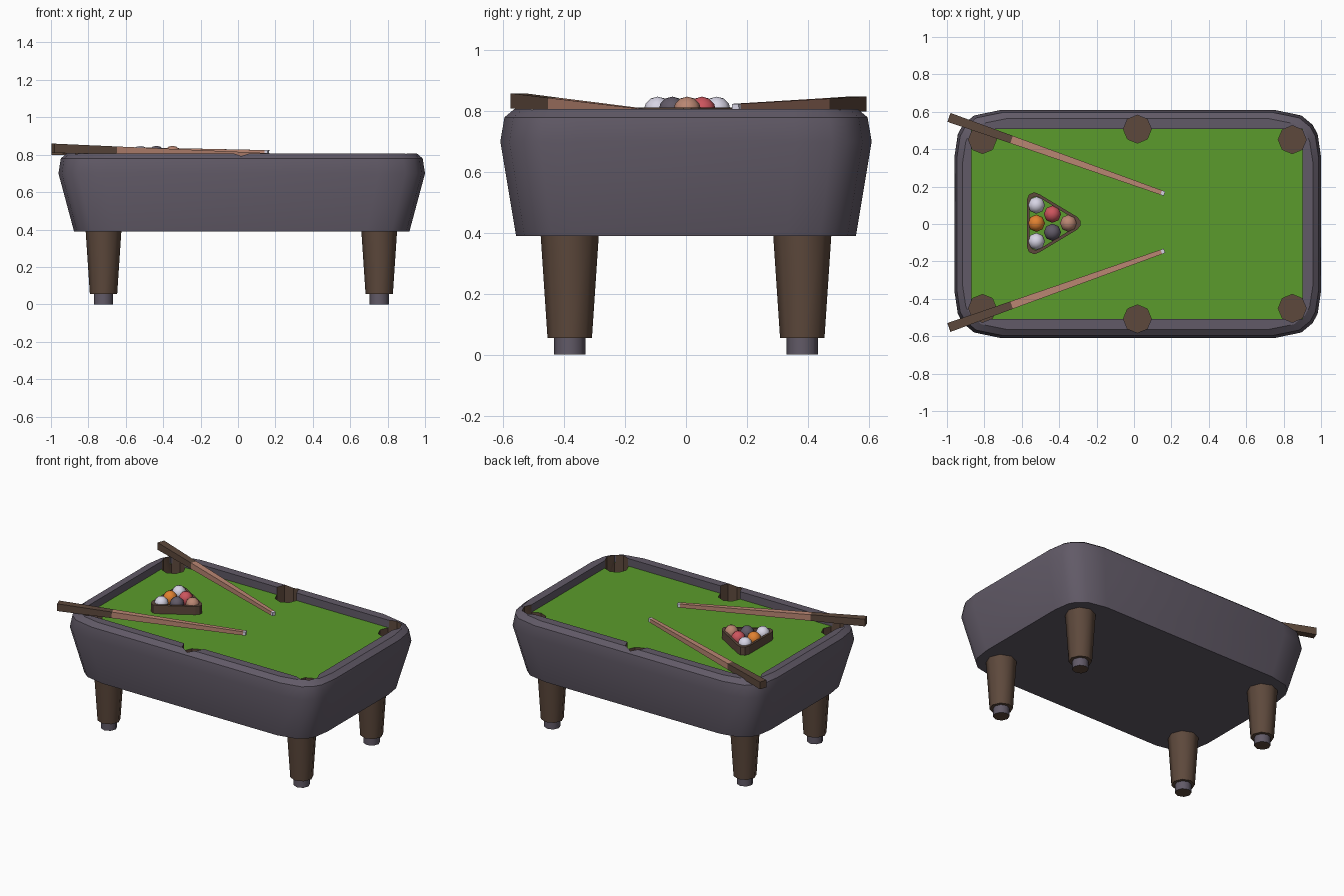
import bpy, bmesh, math
from mathutils import Vector

if "Cube" in bpy.data.objects:
    bpy.data.objects.remove(bpy.data.objects["Cube"])

CX = 0.018  # table centre in x (cues stick out on the left)


def mat(name, *rgb):
    m = bpy.data.materials.new(name)
    m.diffuse_color = (*rgb, 1)
    m.use_nodes = True
    m.node_tree.nodes["Principled BSDF"].inputs["Base Color"].default_value = m.diffuse_color
    return m


GREY = mat("slate_grey", 0.12, 0.102, 0.135)
BROWN = mat("dark_brown", 0.11, 0.066, 0.045)
GREEN = mat("felt_green", 0.105, 0.33, 0.025)
TAN = mat("tan_wood", 0.49, 0.24, 0.17)
WHITE = mat("off_white", 0.68, 0.66, 0.78)
RED = mat("red", 0.60, 0.09, 0.11)
ORANGE = mat("orange", 0.75, 0.22, 0.03)


def loft(name, rings, mats, smooth=None, closed=False):
    """Skin a list of equal-length point rings; cap the ends or close the loop."""
    bm = bmesh.new()
    vs = [[bm.verts.new(p) for p in r] for r in rings]
    n = len(rings[0])
    pairs = list(zip(vs, vs[1:])) + ([(vs[-1], vs[0])] if closed else [])
    for k, (a, b) in enumerate(pairs):
        for i in range(n):
            j = (i + 1) % n
            f = bm.faces.new((a[i], a[j], b[j], b[i]))
            f.material_index = min(k, len(mats) - 1)
    if not closed:
        bm.faces.new(vs[0][::-1])
        bm.faces.new(vs[-1]).material_index = min(len(pairs) - 1, len(mats) - 1)
    bmesh.ops.recalc_face_normals(bm, faces=bm.faces)
    me = bpy.data.meshes.new(name)
    bm.to_mesh(me)
    bm.free()
    for m in mats:
        me.materials.append(m)
    ob = bpy.data.objects.new(name, me)
    bpy.context.collection.objects.link(ob)
    if smooth:
        shade(ob, smooth)
    return ob


def shade(ob, deg):
    bpy.ops.object.select_all(action='DESELECT')
    ob.select_set(True)
    bpy.context.view_layer.objects.active = ob
    bpy.ops.object.shade_smooth_by_angle(angle=math.radians(deg))


def circle(x, y, z, r, n=8):
    return [(x + r * math.cos(2 * math.pi * i / n),
             y + r * math.sin(2 * math.pi * i / n), z) for i in range(n)]


def rect(x0, x1, y, z):
    return [(x0, -y, z), (x1, -y, z), (x1, y, z), (x0, y, z)]


def cut(ob, cutter):
    cutter.hide_render = True
    mod = ob.modifiers.new("cut", 'BOOLEAN')
    mod.operation, mod.solver, mod.object = 'DIFFERENCE', 'EXACT', cutter
    bpy.context.view_layer.objects.active = ob
    bpy.ops.object.modifier_apply(modifier=mod.name)
    bpy.data.objects.remove(cutter)


# Table body: tapered, with rounded corners
q = [(0.98, 0.36), (0.962, 0.48), (0.935, 0.53), (0.875, 0.58), (0.73, 0.61)]
outline = (q + [(-x, y) for x, y in q[::-1]]
           + [(-x, -y) for x, y in q] + [(x, -y) for x, y in q[::-1]])
levels = [(0.39, 0.915, 0.915), (0.70, 1, 1), (0.78, 0.987, 0.978), (0.807, 0.955, 0.925)]
body = loft("table_body", [[(0.02 + x * sx, y * sy, z) for x, y in outline]
                           for z, sx, sy in levels], [GREY, BROWN, GREEN])
for p in body.data.polygons:
    p.material_index = 0

# Sunken bed and six pockets
FELT = 0.755
cut(body, loft("bed_cutter", [rect(-0.868, 0.9, 0.507, FELT),
                              rect(-0.868, 0.9, 0.507, 0.9)], [GREY]))
pockets = [(CX + sx * 0.828, sy * 0.451) for sx in (-1, 1) for sy in (-1, 1)]
pockets += [(CX, -0.507), (CX, 0.507)]
for x, y in pockets:
    cut(body, loft("pocket_cutter", [circle(x, y, 0.64, 0.075), circle(x, y, 0.9, 0.075)], [GREY]))

# Felt by height, pocket lining by distance to a pocket centre
me = body.data
for p in me.polygons:
    pts = [me.vertices[i].co for i in p.vertices]
    in_pocket = any(all(math.hypot(v.x - x, v.y - y) < 0.0765 for v in pts) for x, y in pockets)
    if p.normal.z > 0.9 and abs(p.center.z - FELT) < 0.002:
        p.material_index = 2
    elif in_pocket and (p.normal.z < 0.3 or p.center.z < 0.7):
        p.material_index = 1
    else:
        p.material_index = 0
shade(body, 32)

# Legs and feet
for sx, side in ((-1, "left"), (1, "right")):
    for sy, end in ((-1, "front"), (1, "back")):
        x, y = CX + sx * 0.737, sy * 0.382
        loft(f"{end}_{side}_leg", [circle(x, y, 0.055, 0.073), circle(x, y, 0.4, 0.096)],
             [BROWN], 50)
        foot = loft(f"{end}_{side}_foot", [circle(x, y, 0, 0.052), circle(x, y, 0.06, 0.052)],
                    [GREY, BROWN], 50)
        for p in foot.data.polygons:
            p.material_index = 1 if p.normal.z < -0.5 else 0

# Rack: rounded triangular frame
h = [(-0.573, 0.125), (-0.562, 0.153), (-0.535, 0.166), (-0.505, 0.155),
     (-0.305, 0.035), (-0.285, 0.012)]
tri = h + [(x, -y) for x, y in h[::-1]]
inner = [(-0.477 + (x + 0.477) * 0.85, y * 0.87) for x, y in tri]
loft("rack", [[(x, y + 0.004, z) for x, y in pts] for pts, z in
              ((tri, FELT), (tri, 0.812), (inner, 0.812), (inner, FELT))],
     [BROWN], closed=True)

# Balls in three rows
rows = [(-0.522, [WHITE, ORANGE, WHITE]), (-0.436, [GREY, RED]), (-0.35, [TAN])]
for x, colours in rows:
    for i, m in enumerate(colours):
        y = 0.004 + (i - (len(colours) - 1) / 2) * 0.097
        bpy.ops.mesh.primitive_uv_sphere_add(segments=8, ring_count=6, radius=0.046,
                                             location=(x, y, 0.802))
        ball = bpy.context.object
        ball.name = "ball"
        ball.data.materials.append(m)
        shade(ball, 60)

# Cues: square tapered sticks with butt, shaft and tip
for name, a, b in (("front_cue", (-0.989, -0.553, 0.834), (0.163, -0.143, 0.796)),
                   ("back_cue", (-0.989, 0.57, 0.824), (0.163, 0.162, 0.812))):
    a, b = Vector(a), Vector(b)
    d = (b - a).normalized()
    s = d.cross(Vector((0, 0, 1))).normalized()
    u = s.cross(d)
    rings = []
    for t, r in ((0, 0.025), (0.29, 0.021), (0.985, 0.0125), (1, 0.012)):
        c = a.lerp(b, t)
        rings.append([c + s * (r * i) + u * (r * j)
                      for i, j in ((-1, -1), (1, -1), (1, 1), (-1, 1))])
    loft(name, rings, [BROWN, TAN, WHITE])
